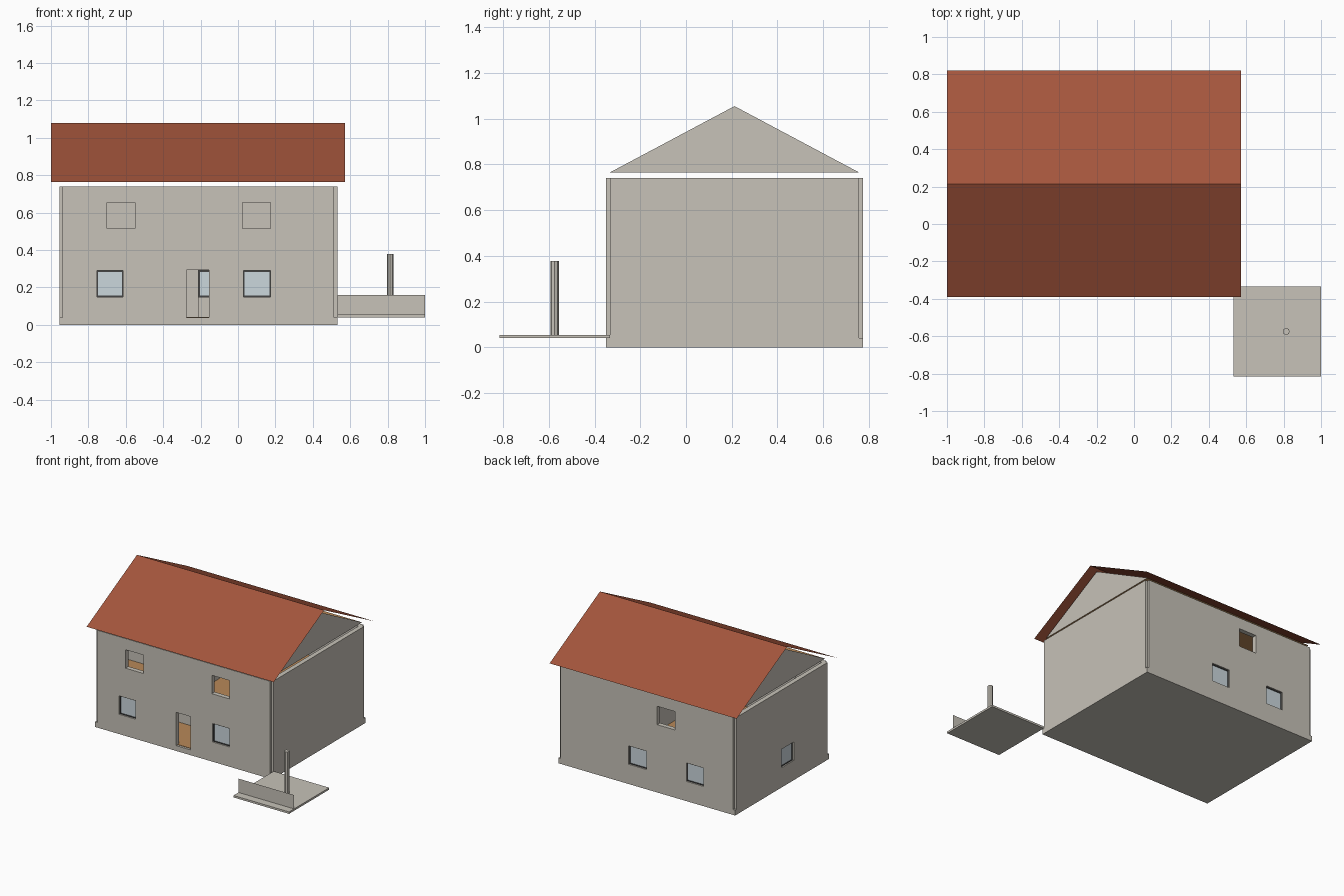
import bpy, bmesh, math
from mathutils import Vector

if "Cube" in bpy.data.objects:
    bpy.data.objects.remove(bpy.data.objects["Cube"])


def material(name, rgb):
    m = bpy.data.materials.new(name)
    m.diffuse_color = (*rgb, 1)
    m.use_nodes = True
    m.node_tree.nodes["Principled BSDF"].inputs["Base Color"].default_value = m.diffuse_color
    return m


WALL = material("warm grey plaster", (0.57, 0.54, 0.48))
ROOF = material("red roof tile", (0.37, 0.09, 0.045))
GLASS = material("pale blue glass", (0.60, 0.68, 0.72))
WOOD = material("tan floor", (0.48, 0.25, 0.10))
FRAME = material("dark window frame", (0.06, 0.06, 0.06))


def add(name, bm, mat):
    me = bpy.data.meshes.new(name)
    bm.to_mesh(me)
    bm.free()
    me.materials.append(mat)
    ob = bpy.data.objects.new(name, me)
    bpy.context.collection.objects.link(ob)
    return ob


def box(name, lo, hi, mat):
    bm = bmesh.new()
    bmesh.ops.create_cube(bm, size=1)
    for v in bm.verts:
        v.co = [(l + h) / 2 + c * (h - l) for l, h, c in zip(lo, hi, v.co)]
    return add(name, bm, mat)


def sheet(name, points, mat):
    bm = bmesh.new()
    bm.faces.new([bm.verts.new(p) for p in points])
    return add(name, bm, mat)


def panel(name, axis, span, height, depth, holes, mat):
    """Upright slab running along x or y, with rectangular holes (a0, a1, z0, z1)."""
    def at(a, z, d):
        return Vector((a, d, z)) if axis == "x" else Vector((d, a, z))

    xs = sorted({*span, *(v for h in holes for v in h[:2])})
    zs = sorted({*height, *(v for h in holes for v in h[2:])})
    bm = bmesh.new()
    for a0, a1 in zip(xs, xs[1:]):
        for z0, z1 in zip(zs, zs[1:]):
            a, z = (a0 + a1) / 2, (z0 + z1) / 2
            if any(h[0] < a < h[1] and h[2] < z < h[3] for h in holes):
                continue
            bm.faces.new([bm.verts.new(at(p, q, depth[0])) for p, q in
                          ((a0, z0), (a1, z0), (a1, z1), (a0, z1))])
    bmesh.ops.remove_doubles(bm, verts=bm.verts, dist=1e-5)
    ext = bmesh.ops.extrude_face_region(bm, geom=bm.faces[:], use_keep_orig=True)
    move = at(0, 0, depth[1] - depth[0])
    for v in ext["geom"]:
        if isinstance(v, bmesh.types.BMVert):
            v.co += move
    bmesh.ops.recalc_face_normals(bm, faces=bm.faces)
    return add(name, bm, mat)


def window(name, axis, hole, centre):
    """Glass pane with a thin dark frame, set in the middle of a wall."""
    a0, a1, z0, z1 = hole
    w = 0.006
    inner = (a0 + w, a1 - w, z0 + w, z1 - w)
    panel(name + "_frame", axis, (a0, a1), (z0, z1),
          (centre - 0.008, centre + 0.008), [inner], FRAME)
    panel(name + "_glass", axis, inner[:2], inner[2:],
          (centre - 0.003, centre + 0.003), [], GLASS)


# wall centre lines, half thickness, storey heights
X0, X1, Y0, Y1, T = -0.938, 0.514, -0.333, 0.757, 0.0175
BASE, TOP, EAVE = 0.04, 0.74, 0.765
LOW, UP = (0.15, 0.29), (0.515, 0.655)

# ground slab and floors
box("base_slab", (X0 - T, Y0 - T, 0), (X1 + T, Y1 + T, BASE), WALL)
box("ground_floor", (X0, Y0, BASE - 0.002), (X1, Y1, BASE + 0.003), WOOD)
box("upper_floor", (X0, Y0, 0.375), (X1, Y1, 0.405), WOOD)
sheet("attic_floor", [(X0, Y0, EAVE), (X1, Y0, EAVE), (X1, Y1, EAVE), (X0, Y1, EAVE)], WOOD)

# outer walls with openings
front_low = [(-0.755, -0.615, *LOW), (0.03, 0.175, *LOW)]
front_open = [(-0.70, -0.55, *UP), (0.025, 0.175, *UP), (-0.275, -0.155, BASE, 0.293)]
back_low = [(-0.21, -0.06, *LOW), (-0.69, -0.545, *LOW)]
back_open = [(-0.45, -0.30, *UP)]
left_low = [(0.07, 0.22, *LOW)]
for name, axis, span, c, low, extra in (
        ("front", "x", (X0, X1), Y0, front_low, front_open),
        ("back", "x", (X0, X1), Y1, back_low, back_open),
        ("left", "y", (Y0, Y1), X0, left_low, []),
        ("right", "y", (Y0, Y1), X1, [], [])):
    panel(name + "_wall", axis, span, (BASE, TOP), (c - T, c + T), low + extra, WALL)
    for i, hole in enumerate(low):
        window(f"{name}_window_{i + 1}", axis, hole, c)

# inner partitions
panel("cross_partition", "x", (X0, -0.21), (BASE, TOP), (-0.03, -0.015), [], WALL)
panel("rear_partition", "y", (-0.015, Y1), (BASE, TOP), (-0.225, -0.21), [], WALL)

# gables and thin roof slopes
YM = (Y0 + Y1) / 2
for name, x in (("left_gable", X0), ("right_gable", X1)):
    sheet(name, [(x, Y0, EAVE), (x, Y1, EAVE), (x, YM, 1.055)], WALL)
for name, y in (("front_roof", -0.39), ("back_roof", 0.82)):
    pts = [(-1, y, EAVE), (0.573, y, EAVE), (0.573, 0.215, 1.08), (-1, 0.215, 1.08)]
    sheet(name, pts if y < 0 else pts[::-1], ROOF)

# terrace with low parapet and post
box("terrace_slab", (0.533, -0.815, BASE), (1, -0.333, 0.055), WALL)
sheet("terrace_parapet", [(0.533, -0.755, 0.055), (1, -0.755, 0.055),
                          (1, -0.755, 0.16), (0.533, -0.755, 0.16)], WALL)
bm = bmesh.new()
bmesh.ops.create_cone(bm, cap_ends=True, segments=8, radius1=0.0185, radius2=0.0185, depth=0.323)
bmesh.ops.translate(bm, verts=bm.verts, vec=(0.814, -0.575, 0.055 + 0.323 / 2))
add("terrace_post", bm, WALL)
